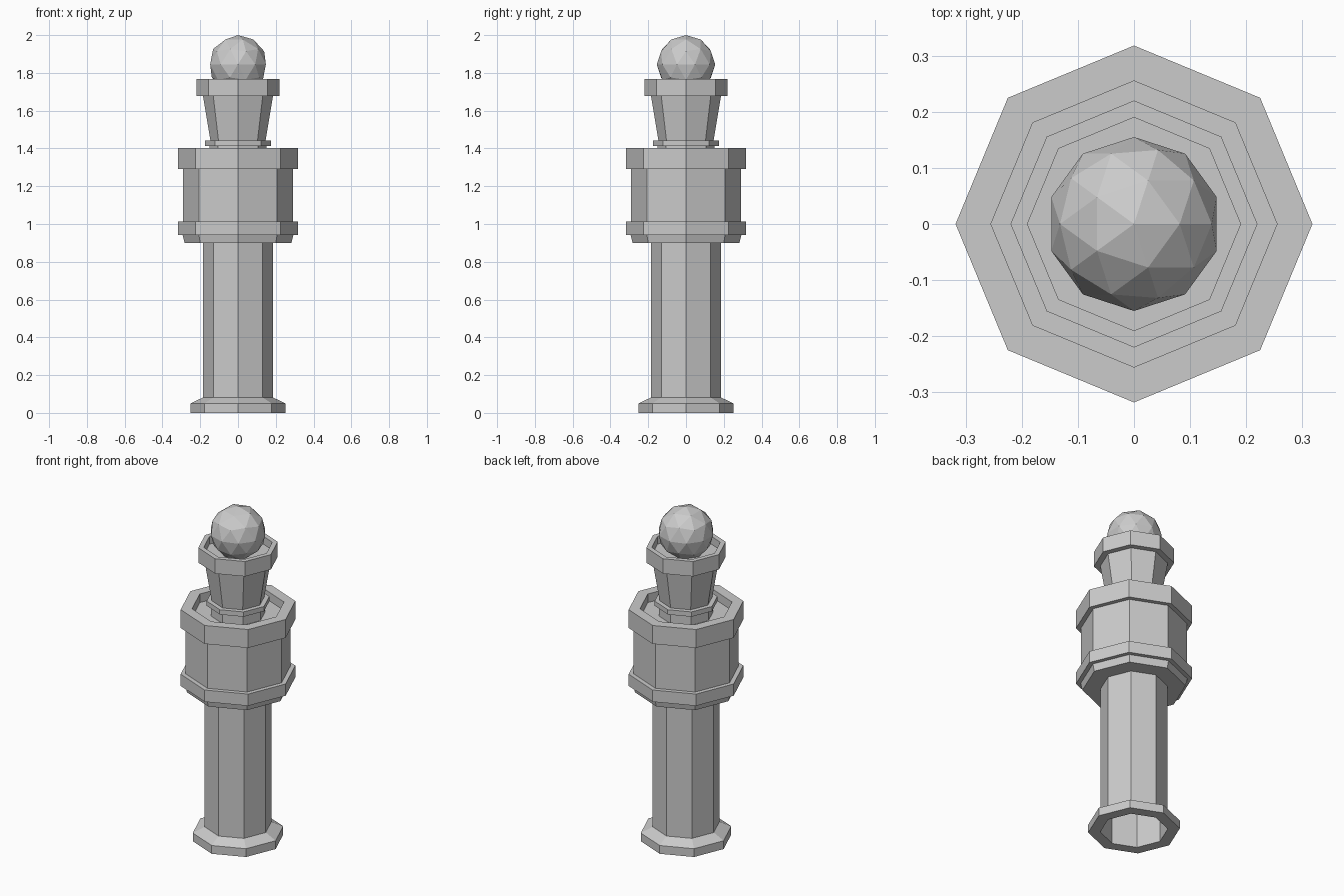
import bpy, bmesh
from math import cos, sin, tau

if "Cube" in bpy.data.objects:
    bpy.data.objects.remove(bpy.data.objects["Cube"])

SIDES = 8


def lathe(name, profile, cap_top=False):
    """Revolve (radius, z) points, listed bottom to top along the outside, into an octagon."""
    bm = bmesh.new()
    rings = [[bm.verts.new((r * cos(tau * i / SIDES), r * sin(tau * i / SIDES), z))
              for i in range(SIDES)] for r, z in profile]
    for low, high in zip(rings, rings[1:]):
        for i in range(SIDES):
            j = (i + 1) % SIDES
            bm.faces.new((low[i], low[j], high[j], high[i]))
    if cap_top:
        bm.faces.new(rings[-1])
    bmesh.ops.remove_doubles(bm, verts=bm.verts, dist=1e-5)
    mesh = bpy.data.meshes.new(name)
    bm.to_mesh(mesh)
    bm.free()
    obj = bpy.data.objects.new(name, mesh)
    bpy.context.collection.objects.link(obj)
    return obj


# Foot ring, open underneath
lathe("base", [(0.185, 0.082), (0.185, 0), (0.251, 0), (0.251, 0.05), (0.185, 0.082)])

# Hollow column
lathe("shaft", [(0.185, 0.082), (0.185, 0.9)])

# Wide drum with two bands and a sunken floor
lathe("gallery", [(0.185, 0.9), (0.283, 0.9), (0.293, 0.942), (0.318, 0.942),
                  (0.318, 1.013), (0.291, 1.013), (0.291, 1.291), (0.318, 1.291),
                  (0.318, 1.402), (0.255, 1.402), (0.255, 1.35), (0.15, 1.35)])

# Flared cup with collar, rim and sunken top
lathe("turret_cup", [(0.15, 1.35), (0.15, 1.413), (0.174, 1.413), (0.174, 1.442),
                     (0.146, 1.442), (0.185, 1.677), (0.22, 1.677), (0.22, 1.767),
                     (0.19, 1.767), (0.19, 1.72)], cap_top=True)

# Faceted ball
bpy.ops.mesh.primitive_ico_sphere_add(subdivisions=2, radius=0.155, location=(0, 0, 1.845))
bpy.context.object.name = "ball"
